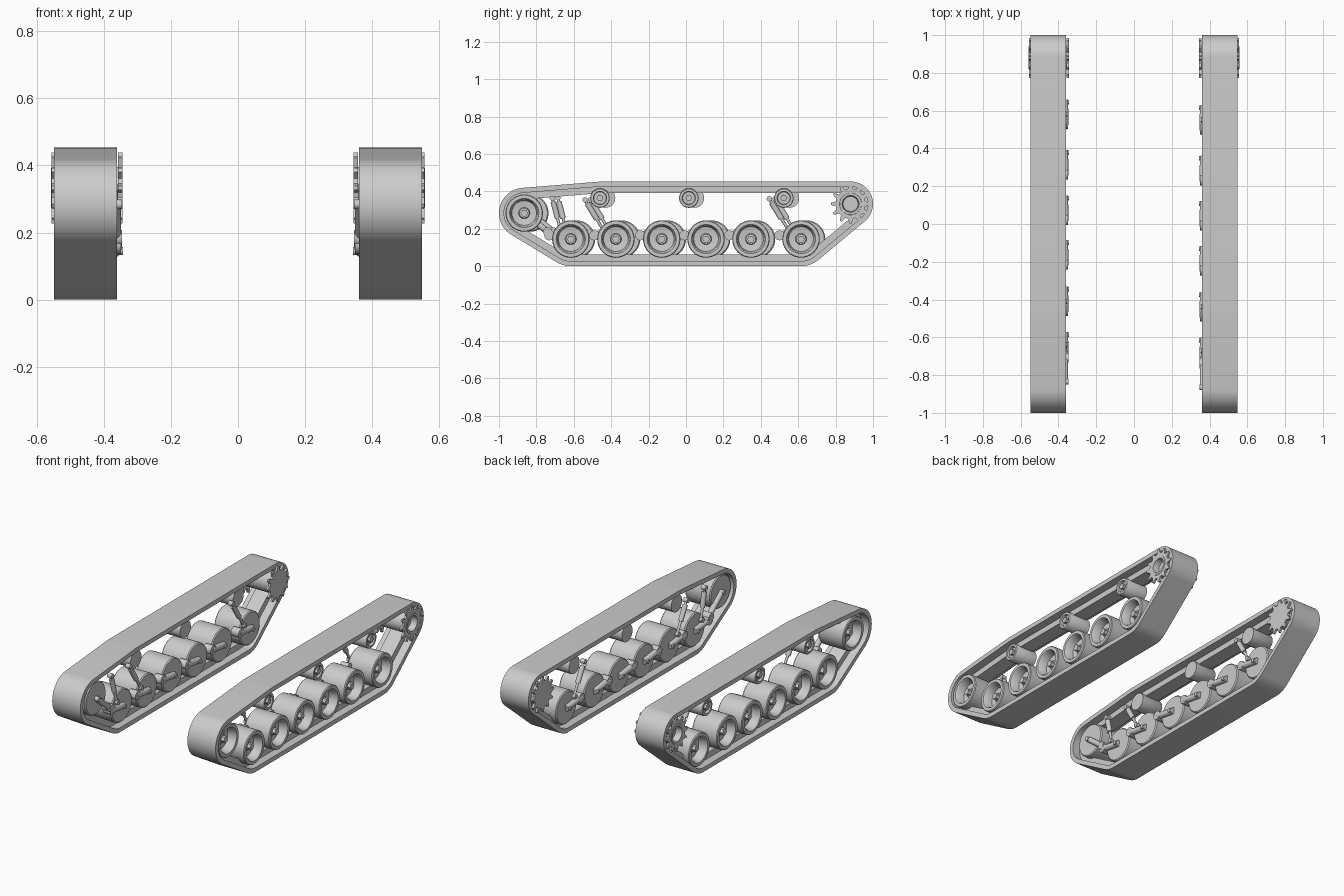
import bpy, bmesh, math
from mathutils import Vector

if "Cube" in bpy.data.objects:
    bpy.data.objects.remove(bpy.data.objects["Cube"])

grey = bpy.data.materials.new("light_grey")
grey.diffuse_color = (0.6, 0.6, 0.6, 1)
grey.use_nodes = True
grey.node_tree.nodes["Principled BSDF"].inputs["Base Color"].default_value = grey.diffuse_color


def finish(name, bm):
    bmesh.ops.remove_doubles(bm, verts=bm.verts, dist=1e-5)
    bmesh.ops.recalc_face_normals(bm, faces=bm.faces)
    me = bpy.data.meshes.new(name)
    bm.to_mesh(me)
    bm.free()
    me.materials.append(grey)
    ob = bpy.data.objects.new(name, me)
    bpy.context.collection.objects.link(ob)
    return ob


def lathe(name, s, y, z, profile, n=40):
    """Revolve (x, radius) points about an axle parallel to x."""
    bm = bmesh.new()
    rings = []
    for x, r in profile:
        if r == 0:
            rings.append([bm.verts.new((s * x, y, z))] * n)
        else:
            rings.append([bm.verts.new((s * x, y + r * math.cos(2 * math.pi * i / n),
                                        z + r * math.sin(2 * math.pi * i / n))) for i in range(n)])
    for a, b in zip(rings, rings[1:]):
        for i in range(n):
            j = (i + 1) % n
            quad = list(dict.fromkeys((a[i], a[j], b[j], b[i])))
            if len(quad) > 2:
                bm.faces.new(quad)
    return finish(name, bm)


def axle(name, s, y, z, x0, x1, r, n=20):
    return lathe(name, s, y, z, [(x0, 0), (x0, r), (x1, r), (x1, 0)], n)


def rod(name, s, a, b, r, n=14):
    """Cylinder between two points."""
    a, b = (Vector((s * p[0], p[1], p[2])) for p in (a, b))
    bm = bmesh.new()
    bmesh.ops.create_cone(bm, cap_ends=True, segments=n, radius1=r, radius2=r, depth=(b - a).length)
    bm.transform((b - a).to_track_quat('Z', 'Y').to_matrix().to_4x4())
    bmesh.ops.translate(bm, verts=bm.verts, vec=(a + b) / 2)
    return finish(name, bm)


# Belt path: convex hull of circles (y, z, radius) around the end wheels and front roller
GUIDES = [(-0.865, 0.284, 0.135), (-0.616, 0.145, 0.145), (0.615, 0.145, 0.145),
          (0.88, 0.333, 0.12), (-0.46, 0.364, 0.088)]


def hull_path():
    pts = []
    for c, (y, z, r) in enumerate(GUIDES):
        for i in range(64):
            t = 2 * math.pi * i / 64
            pts.append((round(y + r * math.cos(t), 6), round(z + r * math.sin(t), 6), c, t))
    pts.sort()

    def half(seq):
        out = []
        for p in seq:
            while len(out) > 1 and ((out[-1][0] - out[-2][0]) * (p[1] - out[-2][1])
                                    - (out[-1][1] - out[-2][1]) * (p[0] - out[-2][0])) <= 1e-9:
                out.pop()
            out.append(p)
        return out[:-1]
    return [(c, t) for _, _, c, t in half(pts) + half(pts[::-1])]


PATH = hull_path()


def band(name, s, x0, x1, d0, d1):
    """Closed loop between depths d0 and d1 below the outer belt surface."""
    bm = bmesh.new()
    loops = []
    for x, d in ((x0, d0), (x1, d0), (x1, d1), (x0, d1)):
        loop = []
        for c, t in PATH:
            y, z, r = GUIDES[c]
            loop.append(bm.verts.new((s * x, y + (r - d) * math.cos(t), z + (r - d) * math.sin(t))))
        loops.append(loop)
    n = len(PATH)
    for k in range(4):
        a, b = loops[k], loops[(k + 1) % 4]
        for i in range(n):
            j = (i + 1) % n
            bm.faces.new((a[i], a[j], b[j], b[i]))
    return finish(name, bm)


def toothed_disc(name, s, y, z, x0, x1, bore, teeth=12, root=0.08, tip=0.106):
    """Sprocket plate with trapezoid teeth and a bore (0 for a solid plate)."""
    bm = bmesh.new()
    step = 2 * math.pi / teeth
    outline = [(r, (k + f) * step) for k in range(teeth)
               for f, r in ((-0.32, root), (-0.1, tip), (0.1, tip), (0.32, root))]
    sides = []
    for x in (x0, x1):
        outer = [bm.verts.new((s * x, y + r * math.cos(t), z + r * math.sin(t))) for r, t in outline]
        if bore:
            inner = [bm.verts.new((s * x, y + bore * math.cos(t), z + bore * math.sin(t)))
                     for _, t in outline]
        else:
            inner = [bm.verts.new((s * x, y, z))] * len(outline)
        sides.append((outer, inner))
    n = len(outline)
    for i in range(n):
        j = (i + 1) % n
        for outer, inner in sides:
            bm.faces.new(list(dict.fromkeys((outer[i], outer[j], inner[j], inner[i]))))
        for k in ((0, 1) if bore else (0,)):
            a, b = sides[0][k], sides[1][k]
            bm.faces.new((a[i], a[j], b[j], b[i]))
    return finish(name, bm)


# Dished wheel sections as (x, radius), inner face to outer face
WHEEL = [(0.372, 0), (0.372, 0.094), (0.378, 0.1), (0.538, 0.1), (0.543, 0.096), (0.543, 0.078),
         (0.535, 0.072), (0.49, 0.066), (0.485, 0.03), (0.5, 0.026), (0.5, 0)]
ROLLER = [(0.385, 0), (0.385, 0.052), (0.525, 0.052), (0.53, 0.049), (0.53, 0.036),
          (0.515, 0.033), (0.515, 0)]
WHEEL_Y = [-0.616, -0.375, -0.13, 0.107, 0.347, 0.615]
ROLLER_Y = [-0.46, 0.015, 0.523]
# Dampers: upper and lower ends (y, z)
DAMPERS = [((-0.715, 0.365), (-0.67, 0.19)), ((-0.54, 0.355), (-0.44, 0.19)),
           ((0.445, 0.36), (0.55, 0.19))]

for side, s, dy in (("right", 1, 0.0), ("left", -1, 0.03)):
    # Belt with raised inner guide ridge
    band(side + "_track_belt", s, 0.36, 0.549, 0, 0.027)
    band(side + "_track_guide_ridge", s, 0.41, 0.5, 0.026, 0.062)

    # Road wheels on trailing arms
    for i, wy in enumerate(WHEEL_Y):
        y, z = wy + dy, 0.145
        tag = f"{side}_%s_{i + 1}"
        lathe(tag % "road_wheel", s, y, z, WHEEL)
        axle(tag % "wheel_nut", s, y, z, 0.49, 0.525, 0.02, 6)
        axle(tag % "wheel_axle", s, y, z, 0.343, 0.38, 0.012)
        rod(tag % "suspension_arm", s, (0.368, y + 0.012, z), (0.364, y - 0.12, z + 0.02), 0.019)
        axle(tag % "arm_pivot", s, y - 0.115, z + 0.02, 0.349, 0.4, 0.027)

    # Front idler and its crank
    iy, iz = -0.865 + dy, 0.284
    lathe(side + "_idler_wheel", s, iy, iz, WHEEL)
    axle(side + "_idler_nut", s, iy, iz, 0.49, 0.525, 0.02, 6)
    axle(side + "_idler_axle", s, iy, iz, 0.346, 0.38, 0.014)
    rod(side + "_idler_crank", s, (0.366, iy, iz), (0.366, iy + 0.125, iz - 0.1), 0.017)
    axle(side + "_idler_crank_pivot", s, iy + 0.125, iz - 0.1, 0.346, 0.4, 0.024)

    # Return rollers
    for i, ry in enumerate(ROLLER_Y):
        lathe(f"{side}_return_roller_{i + 1}", s, ry + dy, 0.364, ROLLER, 28)
        axle(f"{side}_roller_nut_{i + 1}", s, ry + dy, 0.364, 0.51, 0.533, 0.018, 6)

    # Dampers: thick body, thin piston rod, end eyes
    for i, (top, low) in enumerate(DAMPERS):
        a = Vector((0.375, top[0] + dy, top[1]))
        b = Vector((0.368, low[0] + dy, low[1]))
        tag = f"{side}_damper_%s_{i + 1}"
        rod(tag % "rod", s, a, b, 0.008)
        rod(tag % "body", s, a.lerp(b, 0.12), a.lerp(b, 0.62), 0.015)
        axle(tag % "upper_eye", s, a.y, a.z, 0.362, 0.392, 0.014)
        axle(tag % "lower_eye", s, b.y, b.z, 0.354, 0.382, 0.014)

    # Rear drive sprocket: two toothed plates on a drum
    sy, sz = 0.88, 0.333
    toothed_disc(side + "_sprocket_outer", s, sy, sz, 0.543, 0.556, 0.045)
    toothed_disc(side + "_sprocket_inner", s, sy, sz, 0.344, 0.357, 0)
    lathe(side + "_sprocket_drum", s, sy, sz,
          [(0.35, 0), (0.35, 0.062), (0.55, 0.062), (0.558, 0.058), (0.558, 0.045),
           (0.52, 0.04), (0.52, 0)])

# Smooth round surfaces, keep hard edges
bpy.ops.object.select_all(action='SELECT')
bpy.context.view_layer.objects.active = bpy.context.selected_objects[0]
bpy.ops.object.shade_smooth_by_angle(angle=math.radians(35))
